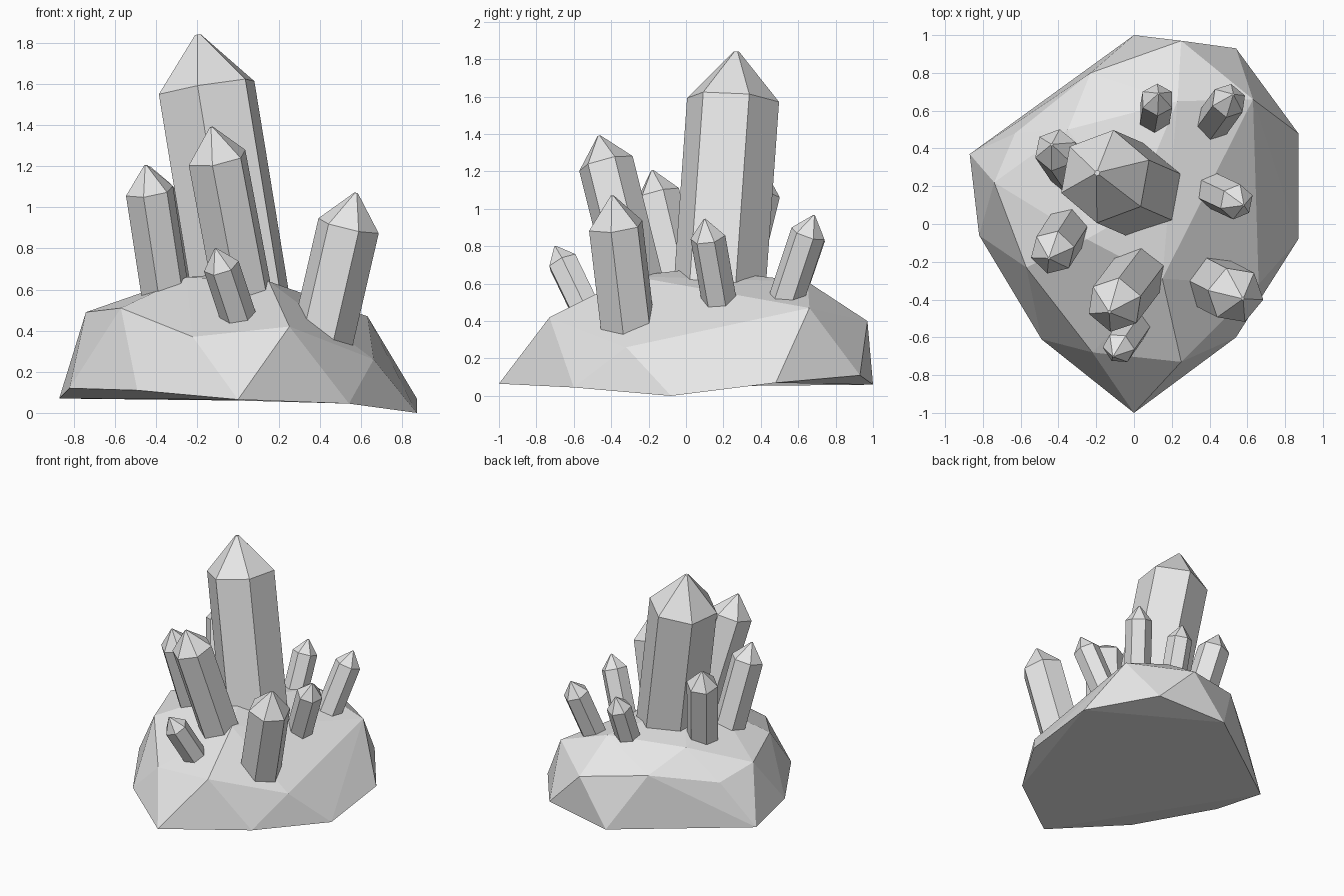
import bpy
import bmesh
import math
from mathutils import Vector

cube = bpy.data.objects.get("Cube")
if cube:
    bpy.data.objects.remove(cube, do_unlink=True)

# One pale grey stone colour for everything
stone = bpy.data.materials.new("pale_grey_stone")
stone.use_nodes = True
grey = (0.8, 0.8, 0.8, 1.0)
stone.diffuse_color = grey
stone.node_tree.nodes["Principled BSDF"].inputs["Base Color"].default_value = grey


def add_object(name, bm):
    bmesh.ops.recalc_face_normals(bm, faces=bm.faces[:])
    mesh = bpy.data.meshes.new(name)
    bm.to_mesh(mesh)
    bm.free()
    mesh.materials.append(stone)
    obj = bpy.data.objects.new(name, mesh)
    bpy.context.scene.collection.objects.link(obj)
    return obj


def hull_rock(name, rim, upper, underside):
    """Convex rock whose underside is rebuilt as shallow facets on the rim."""
    bm = bmesh.new()
    rim_verts = [bm.verts.new(p) for p in rim]
    for p in upper:
        bm.verts.new(p)
    bmesh.ops.convex_hull(bm, input=bm.verts[:])
    bottom = [f for f in bm.faces if all(v in rim_verts for v in f.verts)]
    bmesh.ops.delete(bm, geom=bottom, context="FACES_ONLY")
    inner = [e for e in bm.edges if not e.link_faces]
    bmesh.ops.delete(bm, geom=inner, context="EDGES")
    for corners in underside:
        bm.faces.new([rim_verts[i] for i in corners])
    loose = [v for v in bm.verts if not v.link_faces]
    bmesh.ops.delete(bm, geom=loose, context="VERTS")
    return add_object(name, bm)


def crystal(name, base, tip, radius, cap, spin):
    """Leaning six-sided prism with a pointed cap, rooted inside the rock."""
    base, tip = Vector(base), Vector(tip)
    axis = (tip - base).normalized()
    lean = Vector((0, 0, 1)).rotation_difference(axis)
    levels = ((base - axis * 0.15, radius),
              (tip - axis * cap, radius),
              (tip, radius * 0.06))
    bm = bmesh.new()
    rings = []
    for centre, r in levels:
        ring = []
        for i in range(6):
            a = math.radians(spin + 60 * i)
            ring.append(bm.verts.new(
                centre + lean @ Vector((r * math.cos(a), r * math.sin(a), 0))))
        rings.append(ring)
    for low, high in zip(rings, rings[1:]):
        for i in range(6):
            j = (i + 1) % 6
            bm.faces.new((low[i], low[j], high[j], high[i]))
    bm.faces.new(rings[0][::-1])
    bm.faces.new(rings[-1])
    return add_object(name, bm)


# Faceted rock: bottom rim, shoulder, then crown
rim = [(0, 1, 0.06), (0.54, 0.93, 0.11), (0.87, 0.48, 0.07),
       (0.87, -0.08, 0), (0.54, -0.6, 0.045), (0, -1, 0.065),
       (-0.49, -0.61, 0.11), (-0.82, -0.06, 0.12), (-0.87, 0.37, 0.07)]
shoulder = [(0.25, -0.73, 0.42), (-0.22, -0.68, 0.37), (-0.57, -0.23, 0.51),
            (-0.74, 0.22, 0.49), (-0.63, 0.48, 0.4), (-0.23, 0.8, 0.47),
            (0.25, 0.97, 0.4), (0.63, 0.66, 0.47), (0.66, -0.32, 0.26)]
crown = [(0.15, -0.29, 0.64), (-0.25, -0.08, 0.66), (-0.35, 0.5, 0.61),
         (0.23, 0.65, 0.61), (-0.02, 0.05, 0.68)]
underside = [(0, 8, 5), (0, 5, 4, 2), (2, 4, 3), (0, 2, 1), (5, 8, 7, 6)]
hull_rock("rock_base", rim, shoulder + crown, underside)

# Crystals: base, tip, radius, cap height, spin
crystal("main_crystal", (0, 0.185, 0.65), (-0.195, 0.27, 1.84), 0.25, 0.262, 20)
crystal("front_crystal", (0.01, -0.28, 0.65), (-0.13, -0.465, 1.39), 0.15, 0.155, 20)
crystal("right_crystal", (-0.36, -0.04, 0.62), (-0.45, -0.18, 1.205), 0.12, 0.13, 15)
crystal("back_right_crystal", (-0.34, 0.28, 0.64), (-0.435, 0.42, 1.2), 0.115, 0.12, 20)
crystal("front_left_crystal", (0.42, -0.315, 0.4), (0.575, -0.395, 1.07), 0.153, 0.165, 50)
crystal("small_front_crystal", (-0.01, -0.555, 0.5), (-0.11, -0.7, 0.8), 0.088, 0.1, 0)
crystal("small_back_crystal", (0.11, 0.58, 0.63), (0.13, 0.69, 0.95), 0.09, 0.1, 30)
crystal("back_left_crystal", (0.42, 0.54, 0.53), (0.525, 0.685, 0.965), 0.095, 0.105, 20)
crystal("small_left_crystal", (0.43, 0.17, 0.55), (0.58, 0.1, 0.945), 0.095, 0.105, 20)
